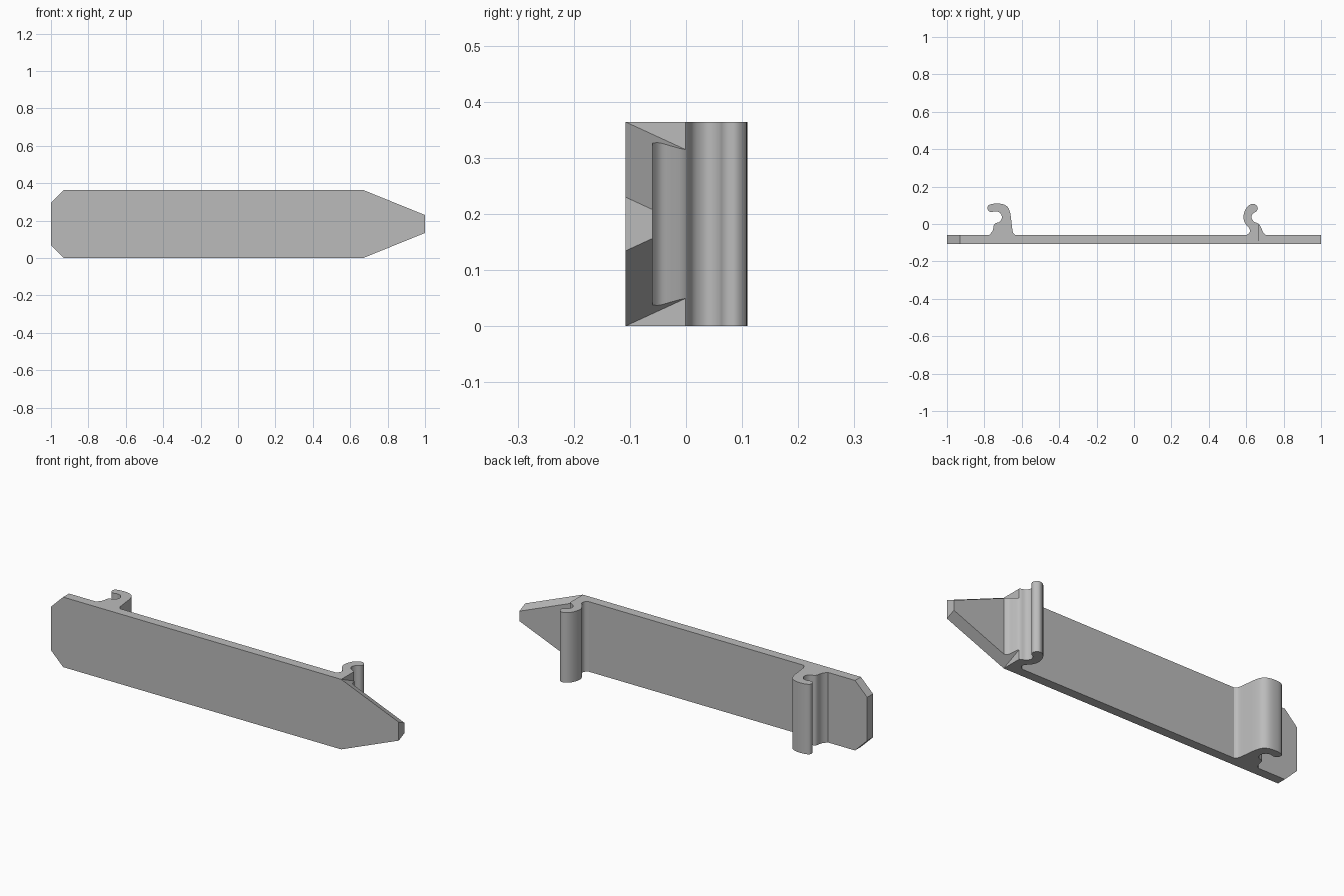
import bpy, bmesh, math
from mathutils import Vector

if "Cube" in bpy.data.objects:
    bpy.data.objects.remove(bpy.data.objects["Cube"])

HEIGHT = 0.364
FRONT, BACK = -0.108, -0.06

grey = bpy.data.materials.new("plain_grey")
grey.use_nodes = True
grey.diffuse_color = (0.5, 0.5, 0.5, 1)
grey.node_tree.nodes["Principled BSDF"].inputs["Base Color"].default_value = (0.5, 0.5, 0.5, 1)


def smooth_path(points, steps=4):
    """Rounded path through the points (Catmull-Rom)."""
    p = [Vector(q) for q in points]
    p = [p[0]] + p + [p[-1]]
    out = []
    for a, b, c, d in zip(p, p[1:], p[2:], p[3:]):
        for i in range(steps):
            t = i / steps
            out.append(0.5 * (2 * b + (c - a) * t + (2 * a - 5 * b + 4 * c - d) * t**2
                              + (3 * b - a - 3 * c + d) * t**3))
    return out + [p[-1]]


def make_object(name, bm):
    bmesh.ops.recalc_face_normals(bm, faces=bm.faces)
    mesh = bpy.data.meshes.new(name)
    bm.to_mesh(mesh)
    bm.free()
    mesh.materials.append(grey)
    obj = bpy.data.objects.new(name, mesh)
    bpy.context.collection.objects.link(obj)
    return obj


def hull_cutter(name, points):
    bm = bmesh.new()
    for p in points:
        bm.verts.new(p)
    bmesh.ops.convex_hull(bm, input=bm.verts)
    return make_object(name, bm)


# Hook outlines, seen from the top, both running from right foot to left foot
tip_hook = smooth_path([
    (0.708, BACK), (0.692, -0.047), (0.682, -0.025), (0.668, 0.0), (0.641, 0.013),
    (0.628, 0.037), (0.638, 0.058), (0.656, 0.069), (0.661, 0.09), (0.642, 0.108),
    (0.615, 0.1), (0.595, 0.075), (0.585, 0.038), (0.594, 0.004), (0.618, -0.026),
    (0.618, -0.046), (0.6, BACK)])
blunt_hook = smooth_path([
    (-0.632, BACK), (-0.647, -0.045), (-0.654, 0.0), (-0.661, 0.055), (-0.675, 0.09),
    (-0.705, 0.107), (-0.755, 0.108), (-0.781, 0.096), (-0.78, 0.073), (-0.762, 0.064),
    (-0.74, 0.068), (-0.718, 0.061), (-0.706, 0.037), (-0.718, 0.012), (-0.746, 0.0),
    (-0.756, -0.036), (-0.775, BACK)])

# Panel and hooks extruded as one body
outline = [Vector(p) for p in ((-1, FRONT), (1, FRONT), (1, BACK))]
outline += tip_hook + blunt_hook + [Vector((-1, BACK))]
bm = bmesh.new()
face = bm.faces.new([bm.verts.new((p.x, p.y, 0)) for p in outline])
ext = bmesh.ops.extrude_face_region(bm, geom=[face])
bmesh.ops.translate(bm, vec=(0, 0, HEIGHT),
                    verts=[g for g in ext["geom"] if isinstance(g, bmesh.types.BMVert)])
body = make_object("hooked_panel", bm)

# Undercut tapers at the pointed end, straight chamfers at the blunt end
cutters = []
for flip in (False, True):
    def side(z):
        return HEIGHT - z if flip else z
    taper, chamfer = [], []
    for y in (-0.2, 0.2):
        drop = 0.46 * (y - FRONT)
        for x in (0.669, 1.2):
            edge = HEIGHT - 0.405 * (x - 0.669) - drop
            taper += [(x, y, side(edge)), (x, y, side(0.6))]
        chamfer += [(x, y, side(z)) for x, z in ((-1.1, 0.196), (-0.83, 0.463), (-1.1, 0.463))]
    cutters += [hull_cutter("taper_cutter", taper), hull_cutter("chamfer_cutter", chamfer)]

bpy.context.view_layer.objects.active = body
body.select_set(True)
for cutter in cutters:
    mod = body.modifiers.new("cut", 'BOOLEAN')
    mod.operation = 'DIFFERENCE'
    mod.solver = 'EXACT'
    mod.object = cutter
    cutter.hide_render = True
    bpy.ops.object.modifier_apply(modifier=mod.name)
for cutter in cutters:
    bpy.data.objects.remove(cutter)

bpy.ops.object.shade_smooth_by_angle(angle=math.radians(30))
